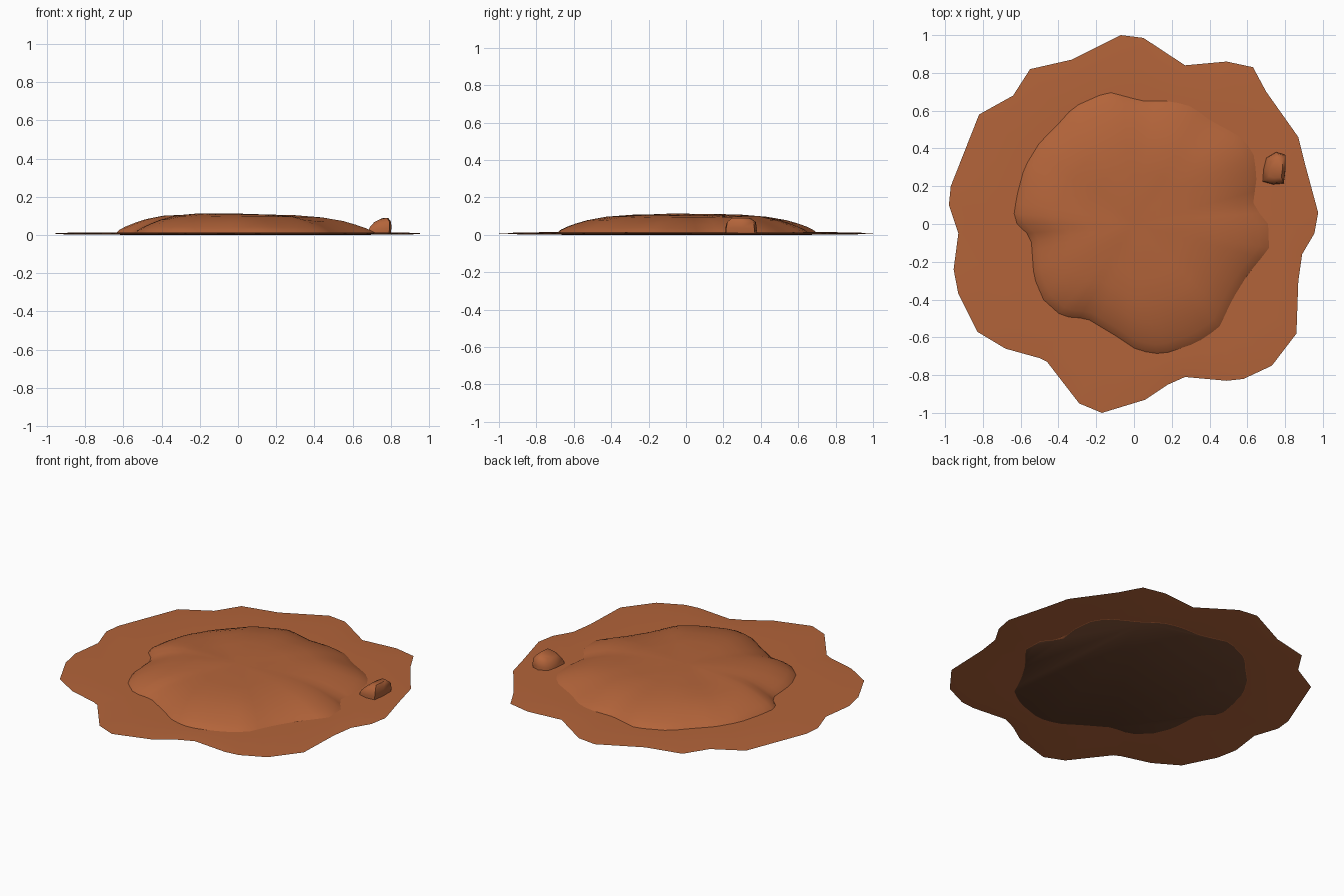
import bpy, bmesh, math
from mathutils import noise, Vector

if "Cube" in bpy.data.objects:
    bpy.data.objects.remove(bpy.data.objects["Cube"])


def material(name, rgb):
    m = bpy.data.materials.new(name)
    m.diffuse_color = (*rgb, 1)
    m.use_nodes = True
    m.node_tree.nodes["Principled BSDF"].inputs["Base Color"].default_value = m.diffuse_color
    return m


CLAY = material("brown_clay", (0.451, 0.127, 0.042))
DARK = material("dark_underside", (0.150, 0.058, 0.027))

# Ragged outline of the flat skirt
OUTER = [(-.07, 1), (.05, .985), (.27, .84), (.49, .86), (.63, .83), (.70, .70), (.87, .46),
         (.91, .30), (.975, .06), (.955, -.05), (.89, -.16), (.87, -.30), (.86, -.58), (.73, -.75),
         (.58, -.82), (.49, -.83), (.27, -.81), (.18, -.85), (.06, -.93), (-.17, -1),
         (-.29, -.95), (-.46, -.73), (-.50, -.71), (-.68, -.66), (-.83, -.57), (-.93, -.37),
         (-.955, -.24), (-.93, -.05), (-.98, .10), (-.97, .20), (-.82, .58), (-.64, .68),
         (-.55, .82), (-.33, .87)]
# Outline of the raised mound
INNER = [(-.14, .70), (.05, .65), (.20, .65), (.31, .62), (.40, .55), (.55, .47), (.63, .39),
         (.65, .25), (.63, .10), (.71, 0), (.715, -.13), (.60, -.27), (.52, -.40), (.45, -.55),
         (.33, -.63), (.15, -.69), (.02, -.67), (-.10, -.59), (-.25, -.50), (-.38, -.49),
         (-.48, -.40), (-.53, -.28), (-.545, -.07), (-.64, .02), (-.62, .15), (-.58, .30),
         (-.50, .43), (-.40, .53), (-.32, .62)]


def radius(outline, a):
    """Distance from the centre to the outline in direction a."""
    d = Vector((math.cos(a), math.sin(a)))
    for p, q in zip(outline, outline[1:] + outline[:1]):
        p, e = Vector(p), Vector(q) - Vector(p)
        den = d.x * e.y - d.y * e.x
        if abs(den) < 1e-9:
            continue
        t = (p.x * e.y - p.y * e.x) / den
        s = (p.x * d.y - p.y * d.x) / den
        if t > 0 and -1e-6 <= s <= 1 + 1e-6:
            return t
    return 0.7


def finish(bm, name, angle, mats=(CLAY,)):
    bmesh.ops.recalc_face_normals(bm, faces=bm.faces)
    me = bpy.data.meshes.new(name)
    bm.to_mesh(me)
    bm.free()
    for m in mats:
        me.materials.append(m)
    ob = bpy.data.objects.new(name, me)
    bpy.context.collection.objects.link(ob)
    bpy.context.view_layer.objects.active = ob
    ob.select_set(True)
    bpy.ops.object.shade_smooth_by_angle(angle=math.radians(angle))
    ob.select_set(False)
    return ob


def bridge(bm, a, b):
    n = len(a)
    for i in range(n):
        j = (i + 1) % n
        bm.faces.new((a[i], a[j], b[j], b[i]))


# Flat skirt: thin ring running from under the mound to the ragged rim
bm = bmesh.new()
angles = [math.atan2(y, x) for x, y in OUTER]
rings = []
for f, z in ((0, .002), (0, .014), (.35, .014), (.75, .012), (1, .008), (.75, .002)):
    ring = []
    for a, (x, y) in zip(angles, OUTER):
        r0 = radius(INNER, a) * 0.95
        r = r0 + (math.hypot(x, y) - r0) * f
        ring.append(bm.verts.new((r * math.cos(a), r * math.sin(a), z)))
    rings.append(ring)
for i in range(len(rings)):
    bridge(bm, rings[i], rings[(i + 1) % len(rings)])
finish(bm, "dirt_skirt", 40)

# Mound: low lumpy dome, gentler on the right, with a dark flat base
bm = bmesh.new()
N = 72
rings = []
for f, z in ((.97, 0), (1, .014), (.975, .027), (.93, .042), (.86, .060), (.77, .079),
             (.62, .098), (.42, .107), (.2, .110)):
    ring = []
    for i in range(N):
        a = 2 * math.pi * i / N
        r = radius(INNER, a) * f
        x, y = r * math.cos(a), r * math.sin(a)
        h = z
        if z > .02:
            h *= 1 - .18 * max(0, x) * f + .10 * noise.noise(Vector((x * 4, y * 4, 1)))
        ring.append(bm.verts.new((x, y, h)))
    rings.append(ring)
for a, b in zip(rings, rings[1:]):
    bridge(bm, a, b)
bm.faces.new(rings[0]).material_index = 1
top = bm.verts.new((0, 0, .112))
for i in range(N):
    bm.faces.new((rings[-1][i], rings[-1][(i + 1) % N], top))
finish(bm, "dirt_mound", 60, (CLAY, DARK))

# Small rounded stone at the right edge, highest toward the outside
bm = bmesh.new()
base = [(.68, .225), (.735, .21), (.79, .215), (.80, .29), (.80, .365), (.75, .38),
        (.70, .35), (.685, .29)]
cx, cy = .745, .295
rings = []
for s, lift in ((1, 0), (1, .35), (.92, .75), (.6, 1)):
    ring = []
    for x, y in base:
        px, py = cx + (x - cx) * s + .008 * lift, cy + (y - cy) * s
        h = .006 + lift * (.05 + .034 * min(1, max(0, (px - .69) / .07)))
        ring.append(bm.verts.new((px, py, h)))
    rings.append(ring)
for a, b in zip(rings, rings[1:]):
    bridge(bm, a, b)
bm.faces.new(rings[0])
bm.faces.new(rings[-1])
finish(bm, "small_stone", 60)
